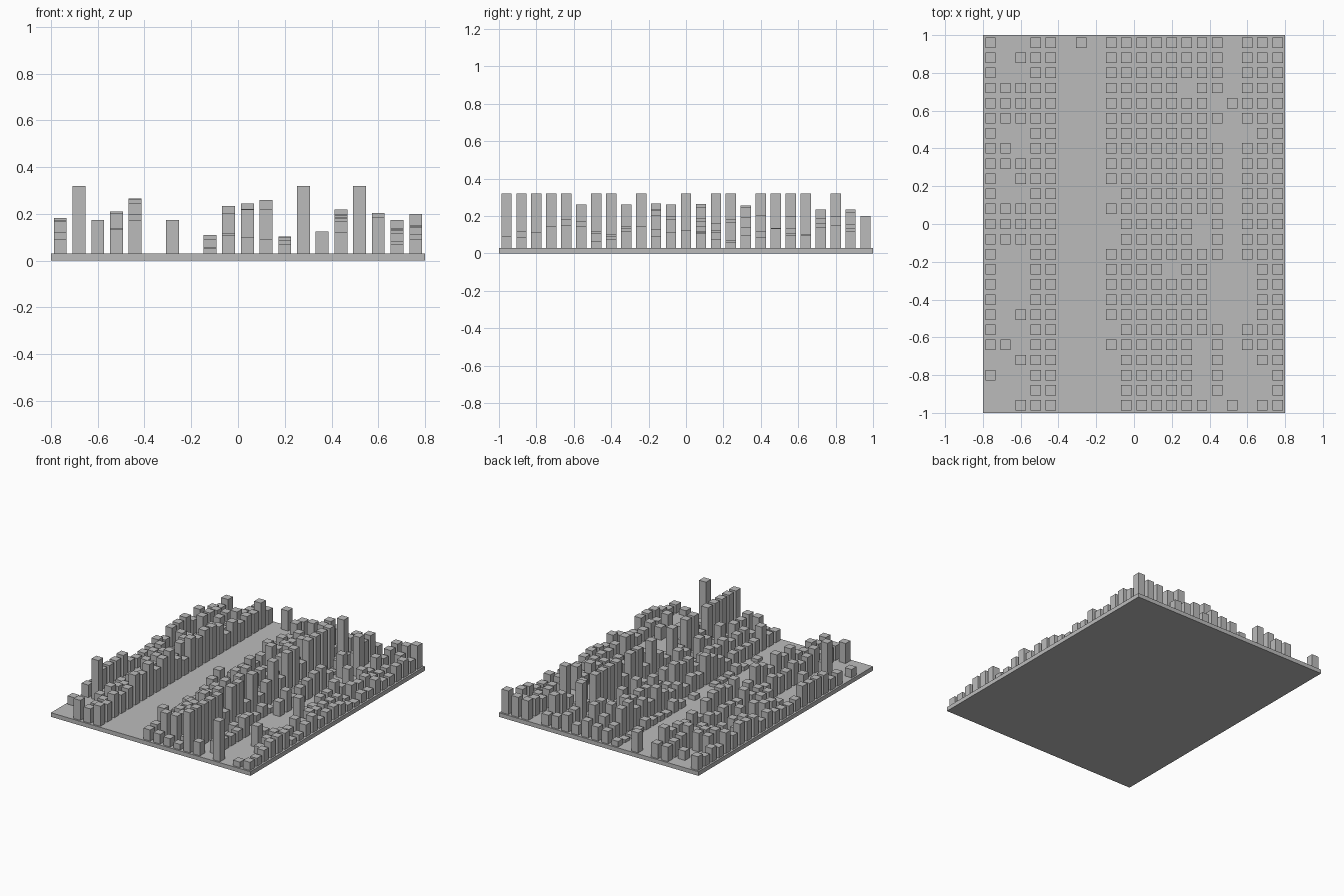
import bpy, bmesh, random
from mathutils import Matrix

if "Cube" in bpy.data.objects:
    bpy.data.objects.remove(bpy.data.objects["Cube"], do_unlink=True)

random.seed(4)
PITCH, WIDTH, SLAB, TOWER = 0.08, 0.055, 0.03, 0.32

# One flat grey for everything
grey = bpy.data.materials.new("concrete_grey")
grey.use_nodes = True
colour = (0.5, 0.5, 0.5, 1)
grey.diffuse_color = colour
grey.node_tree.nodes["Principled BSDF"].inputs["Base Color"].default_value = colour


def add_box(bm, x, y, bottom, top, width, depth):
    centre = Matrix.Translation((x, y, (bottom + top) / 2))
    size = Matrix.Diagonal((width, depth, top - bottom, 1))
    bmesh.ops.create_cube(bm, size=1, matrix=centre @ size)


def add_street(bm, x, plots, low, high, known):
    """One line of buildings; plots count from the back, known holds set heights."""
    for plot in sorted(plots):
        height = random.uniform(low, high)
        add_box(bm, x, (12 - plot) * PITCH, SLAB - 0.005,
                known.get(plot, height), WIDTH, WIDTH)


def finish(bm, name):
    mesh = bpy.data.meshes.new(name)
    bm.to_mesh(mesh)
    bm.free()
    mesh.materials.append(grey)
    bpy.context.collection.objects.link(bpy.data.objects.new(name, mesh))


# Ground slab
slab = bmesh.new()
add_box(slab, 0, 0, 0, SLAB, 1.6, 2)
finish(slab, "ground_slab")

every = set(range(25))

# Right district, beside the open avenue
right = bmesh.new()
add_street(right, -0.76, every - {21, 23, 24}, 0.09, 0.19, {0: 0.13, 4: 0.18, 22: 0.09})
add_street(right, -0.68, {3, 4, 5, 7, 8, 11, 12, 13, 20}, 0.09, 0.19, {20: TOWER})
add_street(right, -0.60, {1, 3, 4, 5, 8, 9, 11, 12, 13, 18, 21, 24}, 0.09, 0.17, {24: 0.175})
add_street(right, -0.52, every, 0.13, 0.21, {0: 0.135, 24: 0.135})
add_street(right, -0.44, every, 0.14, 0.27, {0: 0.135, 24: 0.175})
finish(right, "right_district")

# Single building at the back of the avenue
lone = bmesh.new()
add_street(lone, -0.28, {0}, 0.175, 0.175, {})
finish(lone, "lone_building")

# Centre district, with the line of towers
centre = bmesh.new()
add_street(centre, -0.12, every - {10, 12, 13} - {19, 21, 22, 23, 24}, 0.05, 0.11, {})
add_street(centre, -0.04, every, 0.1, 0.22, {0: 0.12, 3: 0.235, 14: 0.235, 24: 0.11})
add_street(centre, 0.04, every, 0.1, 0.23, {0: 0.13, 8: 0.245, 11: 0.245, 24: 0.1})
add_street(centre, 0.12, every, 0.09, 0.24, {0: 0.15, 13: 0.26, 16: 0.26, 19: 0.26, 24: 0.09})
add_street(centre, 0.20, every - {15}, 0.06, 0.11, {0: 0.1, 24: 0.07})
towers = every - {0, 1, 3, 8, 11, 13, 14, 16, 19}
add_street(centre, 0.28, every - {3}, 0.13, 0.22, {0: 0.15} | dict.fromkeys(towers, TOWER))
add_street(centre, 0.36, every - {12, 13} - {20, 21, 22, 23}, 0.05, 0.12, {0: 0.12, 24: 0.125})
add_street(centre, 0.44, every - {4, 6, 24} - set(range(15, 19)), 0.09, 0.21,
           {0: 0.11, 1: 0.22, 23: 0.12})
add_street(centre, 0.52, {4, 24}, TOWER, TOWER, {})
finish(centre, "centre_district")

# Left district, low houses along the edge
left = bmesh.new()
add_street(left, 0.60, every - {6} - set(range(15, 19)) - set(range(21, 25)), 0.08, 0.21,
           {0: 0.17, 19: 0.12})
add_street(left, 0.68, every - {22, 23}, 0.06, 0.14, {0: 0.175, 24: 0.07})
add_street(left, 0.76, every, 0.06, 0.15, {0: 0.2, 24: 0.09})
finish(left, "left_district")
